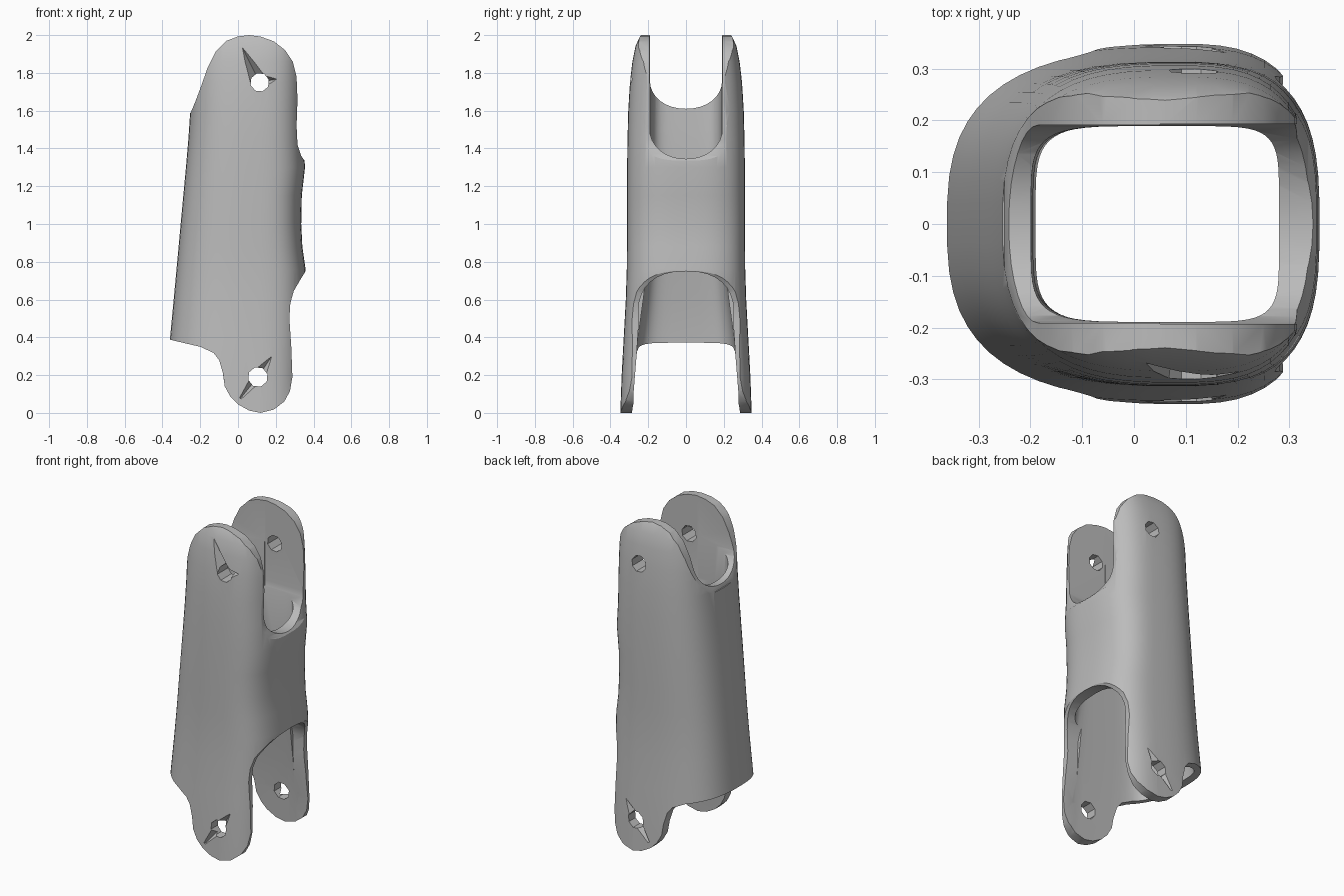
import bpy, bmesh, math
from mathutils import Vector

if "Cube" in bpy.data.objects:
    bpy.data.objects.remove(bpy.data.objects["Cube"])

grey = bpy.data.materials.new("grey plastic")
grey.diffuse_color = (0.5, 0.5, 0.5, 1)
grey.use_nodes = True
grey.node_tree.nodes["Principled BSDF"].inputs["Base Color"].default_value = grey.diffuse_color


def make(name, bm, helper=True):
    bmesh.ops.recalc_face_normals(bm, faces=bm.faces)
    me = bpy.data.meshes.new(name)
    bm.to_mesh(me)
    bm.free()
    ob = bpy.data.objects.new(name, me)
    bpy.context.collection.objects.link(ob)
    ob.hide_render = helper
    return ob


def loft(name, rows, cx, n_left, n_right, seg=56, helper=True):
    """Stack of rounded sections; each row is z, x min, x max, half depth."""
    bm = bmesh.new()
    rings = []
    for z, x0, x1, b in rows:
        ring = []
        for i in range(seg):
            t = 2 * math.pi * (i + 0.5) / seg
            c, s = math.cos(t), math.sin(t)
            n, a = (n_right, x1 - cx) if c > 0 else (n_left, cx - x0)
            x = cx + math.copysign(a * abs(c) ** (2 / n), c)
            y = math.copysign(b * abs(s) ** (2 / n), s)
            ring.append(bm.verts.new((x, y, z)))
        rings.append(ring)
    for r, q in zip(rings, rings[1:]):
        for i in range(seg):
            j = (i + 1) % seg
            bm.faces.new((r[i], r[j], q[j], q[i]))
    bm.faces.new(rings[0])
    bm.faces.new(rings[-1])
    return make(name, bm, helper)


def prism(name, pts, lo, hi, axis):
    """Extrude a (u, z) outline along x or y."""
    bm = bmesh.new()
    at = (lambda u, z, d: (d, u, z)) if axis == "x" else (lambda u, z, d: (u, d, z))
    f = bm.faces.new([bm.verts.new(at(u, z, lo)) for u, z in pts])
    ext = bmesh.ops.extrude_face_region(bm, geom=[f])["geom"]
    move = Vector(at(0, 0, hi - lo))
    bmesh.ops.translate(bm, vec=move, verts=[v for v in ext if isinstance(v, bmesh.types.BMVert)])
    if len([g for g in bm.faces]) == len(pts) + 1:
        bm.faces.new([v for v in f.verts])
    return make(name, bm)


def spike(name, pts):
    bm = bmesh.new()
    for p in pts:
        bm.verts.new(p)
    bmesh.ops.convex_hull(bm, input=bm.verts)
    return make(name, bm)


def arch(half, base, crown, end, k):
    """Slot outline: straight sides from end, rounded across from base to crown."""
    curve = []
    for i in range(17):
        t = math.pi * i / 16
        c, s = math.cos(t), math.sin(t)
        curve.append((half * math.copysign(abs(c) ** k, c), base + (crown - base) * abs(s) ** k))
    return [(half, end)] + curve + [(-half, end)]


def volume(me):
    bm = bmesh.new()
    bm.from_mesh(me)
    v = bm.calc_volume(signed=True)
    bm.free()
    return v


def cut(ob, tool, op):
    """Apply one boolean, keeping it only if the part stays sound."""
    before = volume(ob.data)
    for solver in ("MANIFOLD", "EXACT", "FLOAT"):
        mod = ob.modifiers.new(tool.name, "BOOLEAN")
        mod.operation, mod.object, mod.solver = op, tool, solver
        dg = bpy.context.evaluated_depsgraph_get()
        dg.update()
        me = bpy.data.meshes.new_from_object(ob.evaluated_get(dg))
        ob.modifiers.remove(mod)
        if me.polygons and 0.3 * before < volume(me) < 0.99999 * before:
            ob.data = me
            return


# Tapered outer sleeve
shell = loft("finger_segment", [
    (-0.05, -0.40, 0.36, 0.350), (0.2, -0.378, 0.36, 0.341), (0.4, -0.36, 0.36, 0.330),
    (0.6, -0.341, 0.36, 0.319), (0.76, -0.326, 0.358, 0.314), (0.88, -0.315, 0.341, 0.313),
    (1.0, -0.304, 0.335, 0.313), (1.15, -0.29, 0.338, 0.313), (1.3, -0.276, 0.355, 0.312),
    (1.45, -0.263, 0.345, 0.310), (1.6, -0.253, 0.345, 0.306), (1.75, -0.25, 0.345, 0.297),
    (1.86, -0.25, 0.345, 0.284), (1.94, -0.25, 0.345, 0.268), (1.99, -0.25, 0.345, 0.246),
    (2.02, -0.25, 0.345, 0.225)], 0.08, 2.8, 3.0, helper=False)

# Side outline with rounded hinge ears
outline = prism("side_outline", [
    (-0.37, 0.39), (-0.32, 0.378), (-0.2, 0.35), (-0.13, 0.318), (-0.1, 0.28), (-0.08, 0.21),
    (-0.07, 0.14), (-0.04, 0.085), (0.0, 0.045), (0.06, 0.012), (0.12, 0.0), (0.19, 0.018),
    (0.245, 0.06), (0.275, 0.115), (0.288, 0.19), (0.282, 0.35), (0.272, 0.5), (0.277, 0.58),
    (0.295, 0.645), (0.33, 0.705), (0.37, 0.77), (0.37, 1.31), (0.335, 1.36), (0.315, 1.42),
    (0.31, 1.52), (0.315, 1.66), (0.31, 1.78), (0.29, 1.86), (0.25, 1.92), (0.19, 1.967),
    (0.12, 1.992), (0.06, 2.0), (0.0, 1.993), (-0.06, 1.97), (-0.12, 1.91), (-0.16, 1.83),
    (-0.195, 1.73), (-0.225, 1.65), (-0.25, 1.59), (-0.37, 1.5)], -0.6, 0.6, "y")

# Hollow channel, flaring downward
channel = loft("channel", [
    (-0.1, -0.31, 0.31, 0.292), (0.2, -0.305, 0.31, 0.274), (0.4, -0.29, 0.31, 0.255),
    (0.6, -0.262, 0.30, 0.228), (0.8, -0.225, 0.285, 0.204), (1.0, -0.19, 0.28, 0.19),
    (1.5, -0.195, 0.28, 0.189), (2.1, -0.215, 0.285, 0.189)], 0.06, 5.0, 6.0)

# Hinge slots and pin holes
cutters = [
    channel,
    prism("upper_front_slot", arch(0.193, 1.51, 1.345, 2.2, 0.95), 0.05, 0.6, "x"),
    prism("upper_back_slot", arch(0.191, 1.76, 1.61, 2.25, 0.95), -0.6, 0.1, "x"),
    prism("lower_front_slot", [(0.284, -0.2), (0.278, 0.1), (0.262, 0.3)]
          + arch(0.252, 0.53, 0.75, 0.45, 0.85)
          + [(-0.262, 0.3), (-0.278, 0.1), (-0.284, -0.2)], 0.2, 0.6, "x"),
]
for name, x, z, r in (("upper_pin_hole", 0.115, 1.75, 0.05), ("lower_pin_hole", 0.105, 0.19, 0.053)):
    ring = [(x + r * math.cos(math.pi * i / 4 + 0.3), z + r * math.sin(math.pi * i / 4 + 0.3))
            for i in range(8)]
    cutters.append(prism(name, ring, -0.6, 0.6, "y"))

# Shallow angular gashes running out from the pin holes
for side in (-1, 1):
    for tip, a, b in (((0.2, 0.33), (0.08, 0.24), (0.16, 0.19)),
                      ((0.0, 0.06), (0.06, 0.2), (0.105, 0.14))):
        cutters.append(spike("lower_gash", [
            (tip[0], side * 0.342, tip[1]), (a[0], side * 0.36, a[1]),
            (b[0], side * 0.36, b[1]), (0.105, side * 0.29, 0.19)]))
for tip, a, b in (((0.02, 1.94), (0.05, 1.75), (0.15, 1.8)),
                  ((0.22, 1.77), (0.14, 1.80), (0.15, 1.72))):
    cutters.append(spike("upper_gash", [
        (tip[0], -0.27 if tip[1] > 1.9 else -0.295, tip[1]), (a[0], -0.32, a[1]),
        (b[0], -0.32, b[1]), (0.115, -0.22, 1.75)]))

cut(shell, outline, "INTERSECT")
for tool in cutters:
    cut(shell, tool, "DIFFERENCE")

# Remove cutters, colour and finish
for tool in [outline] + cutters:
    bpy.data.objects.remove(tool, do_unlink=True)
shell.data.materials.clear()
shell.data.materials.append(grey)
bpy.context.view_layer.objects.active = shell
shell.select_set(True)
bpy.ops.object.shade_smooth_by_angle(angle=math.radians(30))
